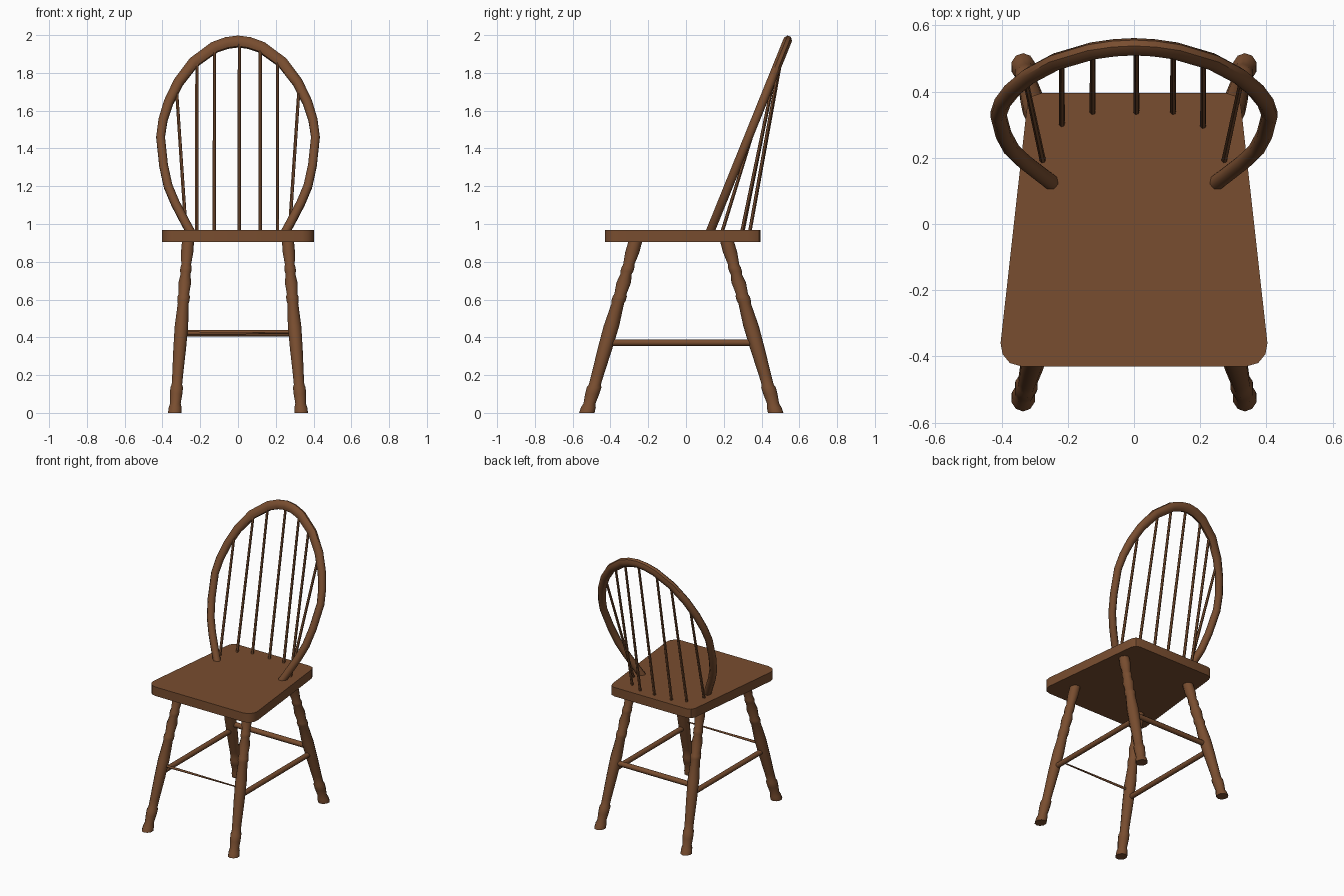
import bpy, bmesh, math
from mathutils import Vector

if "Cube" in bpy.data.objects:
    bpy.data.objects.remove(bpy.data.objects["Cube"])

wood = bpy.data.materials.new("brown wood")
wood.diffuse_color = (0.19, 0.075, 0.029, 1)
wood.use_nodes = True
wood.node_tree.nodes["Principled BSDF"].inputs["Base Color"].default_value = wood.diffuse_color


def finish(name, bm, angle=35):
    bmesh.ops.recalc_face_normals(bm, faces=bm.faces)
    me = bpy.data.meshes.new(name)
    bm.to_mesh(me)
    bm.free()
    me.materials.append(wood)
    ob = bpy.data.objects.new(name, me)
    bpy.context.collection.objects.link(ob)
    bpy.ops.object.select_all(action='DESELECT')
    ob.select_set(True)
    bpy.context.view_layer.objects.active = ob
    bpy.ops.object.shade_smooth_by_angle(angle=math.radians(angle))
    return ob


def skin(name, rings, angle=35):
    """Join a row of point rings into a capped tube."""
    bm = bmesh.new()
    vs = [[bm.verts.new(p) for p in ring] for ring in rings]
    n = len(vs[0])
    for a, b in zip(vs, vs[1:]):
        for i in range(n):
            j = (i + 1) % n
            bm.faces.new((a[i], a[j], b[j], b[i]))
    bm.faces.new(vs[0])
    bm.faces.new(vs[-1])
    return finish(name, bm, angle)


def ring(center, u, v, n):
    return [Vector(center) + u * math.cos(t) + v * math.sin(t)
            for t in (2 * math.pi * (i + 0.5) / n for i in range(n))]


def rod(name, a, b, r1, r2, n=8):
    a, b = Vector(a), Vector(b)
    d = (b - a).normalized()
    u = d.orthogonal().normalized()
    v = d.cross(u)
    return skin(name, [ring(a, u * r1, v * r1, n), ring(b, u * r2, v * r2, n)], 50)


# Seat: tapered slab with rounded corners
half = [(0.34, -0.43), (0.375, -0.42), (0.397, -0.393), (0.403, -0.36),
        (0.326, 0.33), (0.322, 0.36), (0.308, 0.386), (0.28, 0.395)]
outline = half + [(-x, y) for x, y in reversed(half)]
skin("seat", [[(x, y, z) for x, y in outline] for z in (0.905, 0.968)])

# Legs: turned profile (height, radius) sheared along the splay
profile = [(0, 0.036), (0.03, 0.034), (0.05, 0.028), (0.1, 0.033), (0.135, 0.034),
           (0.15, 0.028), (0.2, 0.029), (0.34, 0.034), (0.46, 0.036), (0.58, 0.029),
           (0.595, 0.033), (0.615, 0.033), (0.63, 0.028), (0.69, 0.034), (0.735, 0.026),
           (0.75, 0.03), (0.77, 0.03), (0.785, 0.026), (0.85, 0.033), (0.92, 0.032)]


def leg_point(side, end, z):
    t = z / 0.905
    y = 0.475 - 0.257 * t if end == "back" else -0.525 + 0.256 * t
    return Vector((side * (0.335 - 0.07 * t), y, z))


for side, word in ((-1, "left"), (1, "right")):
    for end in ("front", "back"):
        skin(f"{end}_leg_{word}",
             [ring(leg_point(side, end, z), Vector((r * 1.04, 0, 0)),
                   Vector((0, r * 1.14, 0)), 10) for z, r in profile], 40)
    # Side stretchers
    rod(f"side_stretcher_{word}", leg_point(side, "front", 0.372),
        leg_point(side, "back", 0.372), 0.018, 0.018)

# Back stretcher, and the very thin front one
rod("back_stretcher", leg_point(-1, "back", 0.422), leg_point(1, "back", 0.422), 0.018, 0.018)
rod("front_stretcher", leg_point(-1, "front", 0.422), leg_point(1, "front", 0.422), 0.009, 0.004)

# Hoop: flattened tube swept around a leaning plane
LEAN = 0.405


def hoop_y(z):
    return 0.132 + (z - 0.97) * LEAN


right = [(0.247, 0.95), (0.285, 1.02), (0.332, 1.11), (0.37, 1.2), (0.394, 1.31),
         (0.41, 1.46), (0.397, 1.55), (0.367, 1.645), (0.315, 1.75), (0.235, 1.855),
         (0.125, 1.935), (0.06, 1.958)]
pts = [Vector((x, hoop_y(z), z)) for x, z in
       right + [(0, 1.966)] + [(-x, z) for x, z in reversed(right)]]
normal = Vector((0, -1, LEAN)).normalized()
rings = []
for i, p in enumerate(pts):
    tan = (pts[min(i + 1, len(pts) - 1)] - pts[max(i - 1, 0)]).normalized()
    width = 0.025 + 0.008 * max(0, (p.z - 1.5) / 0.47)
    rings.append(ring(p, tan.cross(normal) * width, normal * 0.025, 8))
skin("back_hoop", rings, 50)

# Spindles: (bottom x, bottom y, top x, top z)
spindles = [(-0.275, 0.19, -0.328, 1.75), (-0.218, 0.3, -0.218, 1.87),
            (-0.125, 0.337, -0.125, 1.93), (0.007, 0.337, 0.007, 1.955),
            (0.118, 0.337, 0.118, 1.93), (0.209, 0.295, 0.209, 1.875),
            (0.272, 0.19, 0.325, 1.75)]
for i, (x, y, tx, tz) in enumerate(spindles):
    rod(f"spindle_{i + 1}", (x, y, 0.955), (tx, hoop_y(tz) - 0.012, tz), 0.0095, 0.0085, 6)
